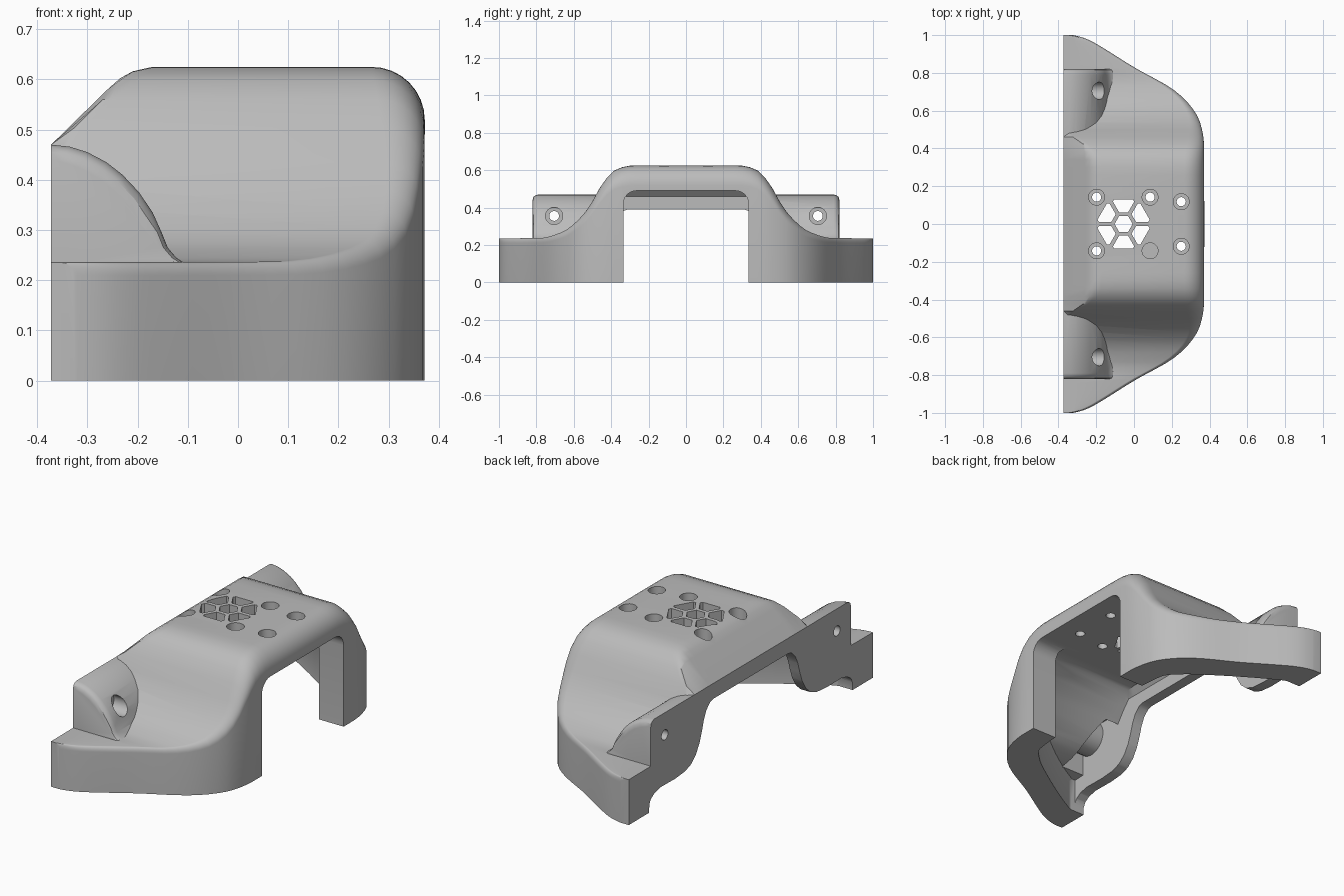
import bpy, bmesh, math

cube = bpy.data.objects.get("Cube")
if cube:
    bpy.data.objects.remove(cube)

BACK = -0.372


def curve(table, y):
    """Monotone smooth interpolation of (y, value) pairs, symmetric in y."""
    y = min(max(abs(y), table[0][0]), table[-1][0])
    n = len(table)
    d = [(table[i + 1][1] - table[i][1]) / (table[i + 1][0] - table[i][0]) for i in range(n - 1)]
    def tangent(i):
        if i == 0:
            return 0
        if i == n - 1:
            return d[-1]
        a, b = d[i - 1], d[i]
        return 2 * a * b / (a + b) if a * b > 0 else 0
    i = next(k for k in range(n - 1) if y <= table[k + 1][0])
    w = table[i + 1][0] - table[i][0]
    t = (y - table[i][0]) / w
    p, q = table[i][1], table[i + 1][1]
    return ((2*t**3 - 3*t**2 + 1) * p + (t**3 - 2*t**2 + t) * w * tangent(i)
            + (3*t**2 - 2*t**3) * q + (t**3 - t**2) * w * tangent(i + 1))


def solid(name, rings):
    """Closed loft through rings of equal point count."""
    bm = bmesh.new()
    vs = [[bm.verts.new(p) for p in ring] for ring in rings]
    n = len(vs[0])
    for a, b in zip(vs, vs[1:]):
        for i in range(n):
            j = (i + 1) % n
            bm.faces.new((a[i], a[j], b[j], b[i]))
    bm.faces.new(vs[0])
    bm.faces.new(vs[-1])
    bmesh.ops.recalc_face_normals(bm, faces=bm.faces[:])
    mesh = bpy.data.meshes.new(name)
    bm.to_mesh(mesh)
    bm.free()
    ob = bpy.data.objects.new(name, mesh)
    bpy.context.collection.objects.link(ob)
    return ob


def prism(pts, axis, lo, hi):
    place = {"x": lambda a, p: (a, p[0], p[1]),
             "y": lambda a, p: (p[0], a, p[1]),
             "z": lambda a, p: (p[0], p[1], a)}[axis]
    return solid("cutter", [[place(a, p) for p in pts] for a in (lo, hi)])


def disc(cx, cy, r, n=32):
    return [(cx + r * math.cos(2 * math.pi * i / n), cy + r * math.sin(2 * math.pi * i / n))
            for i in range(n)]


def mirrored(half):
    return half + [(-y, z) for y, z in reversed(half)]


def combine(target, tool, op="DIFFERENCE"):
    m = target.modifiers.new("cut", "BOOLEAN")
    m.operation, m.object, m.solver = op, tool, "EXACT"
    bpy.context.view_layer.objects.active = target
    bpy.ops.object.modifier_apply(modifier=m.name)
    bpy.data.objects.remove(tool)


# Outer body: x-z sections lofted along y
outline = [(0, 0.372), (0.42, 0.371), (0.5, 0.36), (0.56, 0.341), (0.64, 0.287), (0.71, 0.21),
           (0.83, 0), (0.93, -0.16), (0.965, -0.22), (0.985, -0.265), (0.995, -0.3), (1, -0.325)]
height = [(0, 0.625), (0.28, 0.625), (0.36, 0.61), (0.44, 0.54), (0.49, 0.45),
          (0.56, 0.35), (0.66, 0.27), (0.78, 0.237), (1, 0.235)]


def outer_section(y):
    x, h = curve(outline, y), curve(height, y)
    r = 0.026 + 0.08 * (h - 0.235) / 0.39
    right = x - r
    top = [(BACK, 0.47), (-0.262, 0.578), (-0.235, 0.602), (-0.21, 0.616), (-0.17, 0.625)]
    slope = BACK + max(0, h - 0.47)
    pts = [(BACK, 0)]
    pts += [(min(px, slope + 0.013 * i, BACK + (right - BACK) * (i + 0.01) / 5), min(pz, h))
            for i, (px, pz) in enumerate(top)]
    for i in range(9):
        a = math.pi / 2 * (1 - i / 8)
        pts.append((right + r * math.cos(a), h - r + r * math.sin(a)))
    pts.append((x, 0))
    return [(px, y, pz) for px, pz in pts]


steps = 72
ys = [math.sin(math.pi / 2 * (2 * i / steps - 1)) for i in range(steps + 1)]
body = solid("mounting_housing", [outer_section(y) for y in ys])

# Screw lugs at both ends of the back edge
lug = [(BACK, 0.47), (-0.335, 0.466), (-0.30, 0.455), (-0.262, 0.435), (-0.23, 0.41),
       (-0.197, 0.375), (-0.17, 0.335), (-0.152, 0.295), (-0.14, 0.265), (-0.123, 0.245),
       (-0.10, 0.23), (-0.10, 0.2), (BACK, 0.2)]
for s in (-1, 1):
    rings = []
    for y, drop in ((0.45, 0), (0.79, 0), (0.806, 0.005), (0.816, 0.014), (0.82, 0.03)):
        rings.append([(max(BACK, x - drop * 0.6), s * y, z - drop if z > 0.3 else z) for x, z in lug])
    combine(body, solid("lug", rings), "UNION")

# Inner cavity following the outer shape
inner_x = [(0, 0.232), (0.3, 0.23), (0.47, 0.215), (0.55, 0.15), (0.66, 0), (0.78, -0.19), (0.83, -0.28)]
inner_z = [(0, 0.49), (0.34, 0.49), (0.4, 0.475), (0.45, 0.42), (0.5, 0.35), (0.56, 0.275),
           (0.65, 0.208), (0.75, 0.18), (0.83, 0.175)]


def inner_section(y):
    x, h = curve(inner_x, y), curve(inner_z, y)
    pts = [(-0.315, -0.1), (-0.315, min(h, 0.458)), (-0.285, h), (x - 0.015, h), (x, h - 0.015), (x, -0.1)]
    return [(px, y, pz) for px, pz in pts]


combine(body, solid("cavity", [inner_section(0.83 * y) for y in ys]))

# Hollows behind the lugs, each keeping a round screw boss
hollow = [(-0.315, 0.05), (-0.315, 0.413), (-0.27, 0.385), (-0.225, 0.335), (-0.195, 0.28),
          (-0.18, 0.23), (-0.18, 0.05)]
for s in (-1, 1):
    pocket = prism(hollow, "y", s * 0.5, s * 0.77)
    combine(pocket, prism(disc(s * 0.705, 0.355, 0.09), "x", -0.5, 0))
    combine(body, pocket)

# Wide opening through the front wall
arch = [(0.335, -0.1), (0.335, 0.42)]
arch += [(0.265 + 0.07 * math.cos(a), 0.42 + 0.07 * math.sin(a))
         for a in (math.radians(15 * k) for k in range(1, 7))]
combine(body, prism(mirrored(arch), "x", 0.1, 0.6))

# Scalloped lower edge of the back flange
scallop = [(0.835, -0.1), (0.832, 0.04), (0.82, 0.065), (0.79, 0.085), (0.74, 0.097), (0.62, 0.095),
           (0.54, 0.102), (0.49, 0.12), (0.45, 0.155), (0.42, 0.205), (0.40, 0.26), (0.385, 0.31),
           (0.365, 0.352), (0.335, 0.382), (0.31, 0.39)]
combine(body, prism(mirrored(scallop), "x", -0.5, -0.29))

# Countersunk screw holes in the lugs
for s in (-1, 1):
    combine(body, prism(disc(s * 0.705, 0.355, 0.026), "x", -0.5, 0))
    combine(body, prism(disc(s * 0.705, 0.355, 0.046), "x", -0.25, 0))

# Countersunk holes in the roof
for x, y in ((-0.198, 0.142), (0.085, 0.142), (0.25, 0.118)):
    for s in (-1, 1):
        combine(body, prism(disc(x, s * y, 0.024), "z", 0.3, 0.7))
        combine(body, prism(disc(x, s * y, 0.042), "z", 0.56, 0.7))

# Hexagonal vent: centre hole and six wedge slots
vx = -0.055
combine(body, prism(disc(vx, 0, 0.048, 6), "z", 0.3, 0.7))
for k in range(6):
    a = math.radians(60 * k + 30)
    wedge = [(0.062, -0.024), (0.118, -0.056), (0.131, -0.05), (0.131, 0.05), (0.118, 0.056), (0.062, 0.024)]
    pts = [(vx + u * math.cos(a) - v * math.sin(a), u * math.sin(a) + v * math.cos(a)) for u, v in wedge]
    combine(body, prism(pts, "z", 0.3, 0.7))

# Single grey finish
mat = bpy.data.materials.new("plain_grey")
mat.use_nodes = True
grey = (0.5, 0.5, 0.5, 1)
mat.diffuse_color = grey
mat.node_tree.nodes["Principled BSDF"].inputs["Base Color"].default_value = grey
body.data.materials.clear()
body.data.materials.append(mat)
for p in body.data.polygons:
    p.material_index = 0

bpy.ops.object.select_all(action="DESELECT")
body.select_set(True)
bpy.context.view_layer.objects.active = body
bpy.ops.object.shade_smooth_by_angle(angle=math.radians(32))
